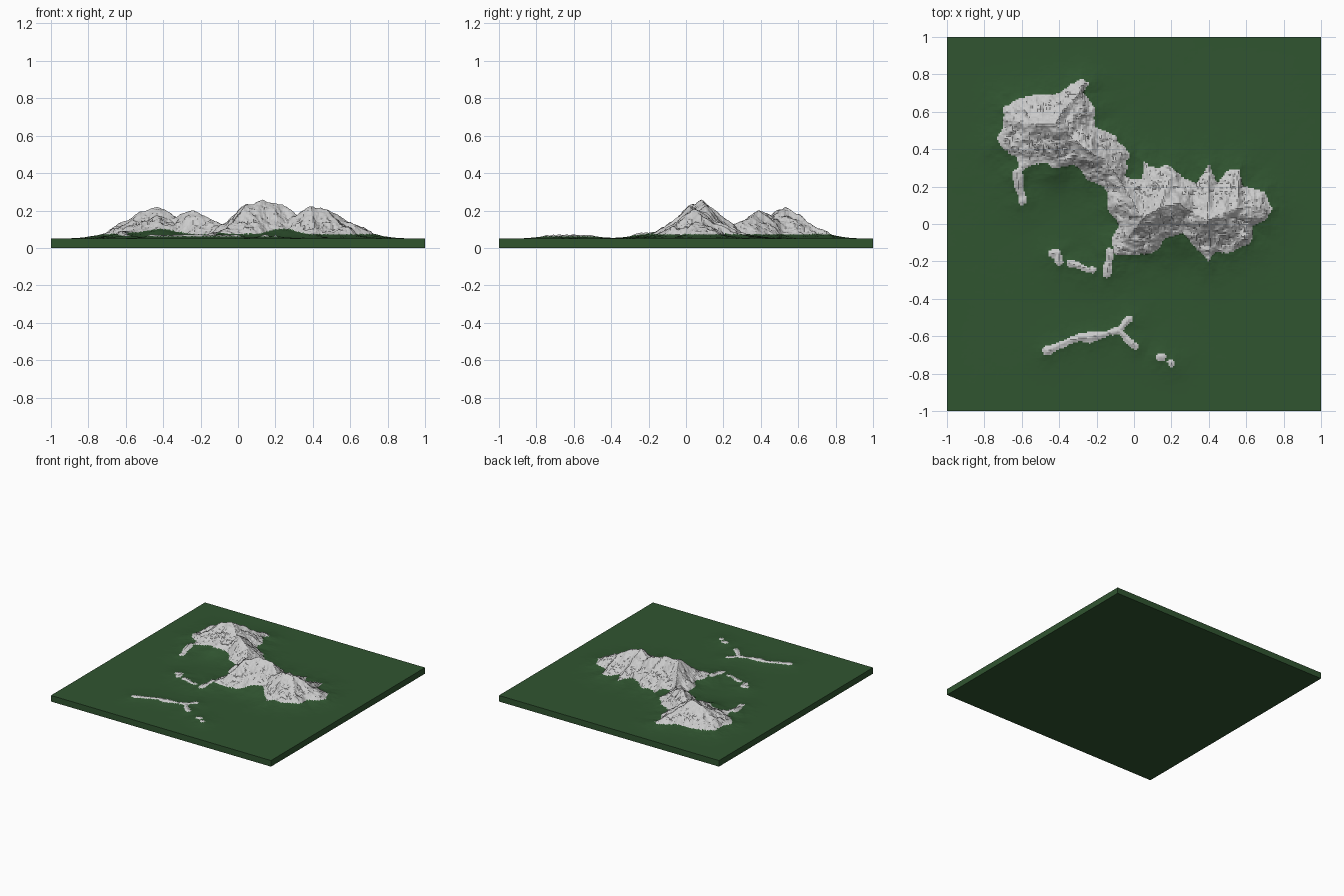
import bpy, bmesh
from math import exp, hypot
from mathutils import Vector, noise

if "Cube" in bpy.data.objects:
    bpy.data.objects.remove(bpy.data.objects["Cube"])

N = 240            # grid cells per side
BASE = 0.05        # top of the flat slab

# Outline of the main mountain massif
OUTLINE = [(-.70, .64), (-.52, .69), (-.40, .70), (-.28, .78), (-.24, .75), (-.27, .70), (-.21, .62),
           (-.21, .52), (-.10, .46), (-.02, .38), (-.04, .28), (-.05, .24), (.04, .24), (.04, .35),
           (.12, .30), (.20, .32), (.27, .24), (.33, .22), (.40, .31), (.45, .22), (.50, .28),
           (.57, .30), (.58, .20), (.70, .18), (.74, .09), (.70, .02), (.63, -.02), (.62, -.10),
           (.54, -.15), (.44, -.15), (.40, -.21), (.33, -.12), (.26, -.05), (.18, -.07), (.13, -.14),
           (0, -.16), (-.10, -.17), (-.12, -.08), (-.08, 0), (-.14, .09), (-.14, .17), (-.24, .24),
           (-.32, .32), (-.42, .30), (-.55, .32), (-.62, .28), (-.63, .36), (-.68, .39), (-.74, .43),
           (-.70, .52)]

# Ridge lines: x, y, crest height
SPINE = [(-.62, .55, .14), (-.52, .53, .19), (-.42, .53, .225), (-.34, .47, .175), (-.25, .39, .21),
         (-.15, .34, .155), (-.07, .23, .125), (0, .10, .20), (.05, .03, .235), (.14, .09, .255),
         (.24, .11, .23), (.32, .06, .185), (.39, .02, .225), (.46, .05, .21), (.55, .08, .17),
         (.66, .10, .11)]
SPURS = [[(-.42, .53, .225), (-.38, .60, .18), (-.29, .70, .11)],
         [(-.52, .53, .19), (-.60, .62, .12)],
         [(-.52, .53, .19), (-.62, .42, .11)],
         [(.14, .09, .255), (.19, .24, .14)],
         [(.39, .02, .225), (.40, .22, .12)],
         [(.39, .02, .225), (.41, -.12, .11)],
         [(.05, .03, .235), (-.02, -.06, .15), (-.05, -.11, .10)],
         [(.46, .05, .21), (.55, -.05, .12)],
         [(.55, .08, .17), (.56, .23, .10)]]
# Low outlying ridges
OUTLIERS = [[(-.46, -.68), (-.35, -.62), (-.2, -.6), (-.08, -.57), (0, -.65)],
            [(-.08, -.57), (-.03, -.51)], [(-.44, -.16), (-.40, -.15), (-.40, -.20)],
            [(-.34, -.21), (-.22, -.25)], [(-.14, -.27), (-.13, -.15)],
            [(-.63, .28), (-.60, .12)], [(.14, -.71), (.15, -.71)], [(.20, -.74), (.20, -.75)]]


def segments(line):
    return list(zip(line, line[1:]))


EDGES = segments(OUTLINE + OUTLINE[:1])
RIDGES = [s for line in [SPINE] + SPURS for s in segments(line)]
MINOR = [s for line in OUTLIERS for s in segments(line)]


def seg_dist(x, y, a, b):
    dx, dy = b[0] - a[0], b[1] - a[1]
    t = ((x - a[0]) * dx + (y - a[1]) * dy) / (dx * dx + dy * dy)
    t = max(0, min(1, t))
    return hypot(x - a[0] - t * dx, y - a[1] - t * dy), t


def inside(x, y):
    r = False
    for a, b in EDGES:
        if (a[1] > y) != (b[1] > y) and x < a[0] + (y - a[1]) * (b[0] - a[0]) / (b[1] - a[1]):
            r = not r
    return r


def terrain(x, y):
    """Height at a point, and whether it is rock (positive) or lowland."""
    rough = noise.fractal(Vector((x * 11, y * 11, 3)), 0.8, 2, 4)
    s = min(seg_dist(x, y, a, b)[0] for a, b in EDGES)
    s = (s if inside(x, y) else -s) + rough * 0.018
    m = 0.02 - min(seg_dist(x, y, a, b)[0] for a, b in MINOR) + rough * 0.016
    z = BASE + 0.022 * exp(min(s, 0) / 0.075) + 0.012 * exp(min(m, 0) / 0.06)
    # Higher foothills in the two southern bays
    for cx, cy in ((.24, -.07), (-.42, .30)):
        z += 0.028 * exp(-((x - cx) ** 2 + (y - cy) ** 2) / 0.012)
    fade = min(1, (1 - max(abs(x), abs(y))) / 0.2)
    z = BASE + (z - BASE) * fade
    if s > 0:
        near, hsum, wsum = 9, 0, 0
        for a, b in RIDGES:
            d, t = seg_dist(x, y, a, b)
            near = min(near, d)
            w = 1 / (d * d + 0.0002) ** 2
            hsum += w * (a[2] + (b[2] - a[2]) * t)
            wsum += w
        t = s / (s + near)
        z += max(0, hsum / wsum - z) * t ** 0.95
        # Gullies on the slopes, small crags on the crests
        gully = abs(noise.fractal(Vector((x * 9, y * 9, 7)), 0.7, 2, 5))
        z += (0.35 - gully) * 0.10 * t * (1 - t) + rough * 0.014 * min(1, s / 0.08)
    elif m > 0:
        z += m * 0.4
    return z, max(s, m)


# Sample the terrain once
grid = []
for j in range(N + 1):
    for i in range(N + 1):
        x, y = i * 2 / N - 1, j * 2 / N - 1
        z, rock = terrain(x, y)
        grid.append((x, y, z, rock))


def build(name, keep_rock):
    bm = bmesh.new()
    verts = {}

    def vert(k):
        if k not in verts:
            verts[k] = bm.verts.new(grid[k][:3])
        return verts[k]

    for j in range(N):
        for i in range(N):
            k = j * (N + 1) + i
            ids = (k, k + 1, k + N + 2, k + N + 1)
            if (sum(grid[q][3] for q in ids) > 0) == keep_rock:
                bm.faces.new([vert(q) for q in ids])
    if not keep_rock:
        # Slab sides and underside
        rim = [e for e in bm.edges if e.is_boundary and
               any(all(abs(v.co[c] - g) < 1e-5 for v in e.verts) for c in (0, 1) for g in (-1, 1))]
        new = bmesh.ops.extrude_edge_only(bm, edges=rim)['geom']
        for v in new:
            if isinstance(v, bmesh.types.BMVert):
                v.co.z = 0
        bottom = [bm.verts.new((x, y, 0)) for x, y in ((-1, -1), (-1, 1), (1, 1), (1, -1))]
        bm.faces.new(bottom)
        bmesh.ops.remove_doubles(bm, verts=[v for v in bm.verts if v.co.z < 0.01], dist=1e-5)
        bmesh.ops.recalc_face_normals(bm, faces=bm.faces)
    me = bpy.data.meshes.new(name)
    bm.to_mesh(me)
    bm.free()
    ob = bpy.data.objects.new(name, me)
    bpy.context.collection.objects.link(ob)
    return ob


green = bpy.data.materials.new("forest_green")
green.diffuse_color = (0.03, 0.09, 0.03, 1)
green.use_nodes = True
green.node_tree.nodes["Principled BSDF"].inputs["Base Color"].default_value = green.diffuse_color
build("lowland_slab", False).data.materials.append(green)
build("mountains", True)
